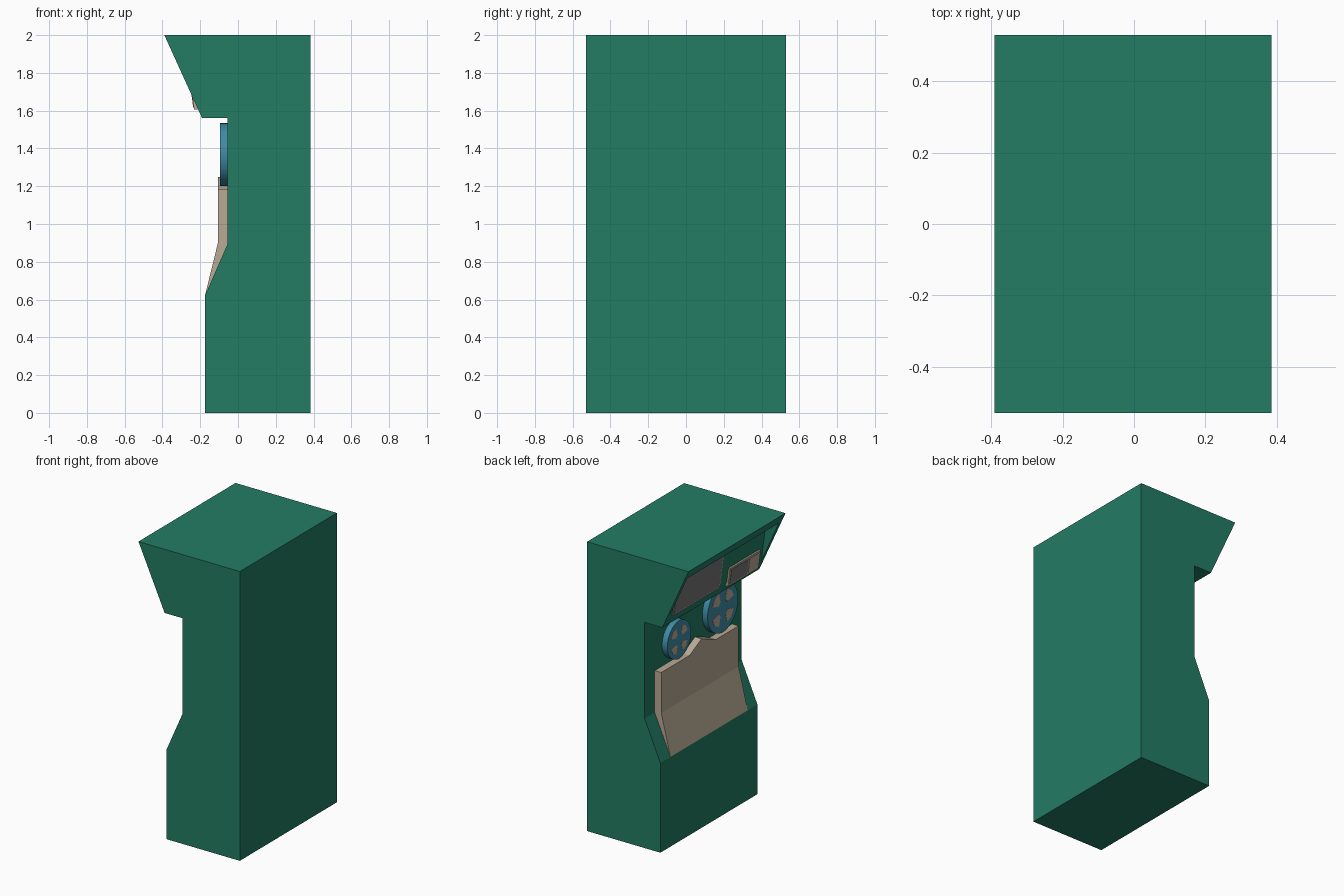
import bpy, bmesh, math

if "Cube" in bpy.data.objects:
    bpy.data.objects.remove(bpy.data.objects["Cube"])


def material(name, rgb):
    m = bpy.data.materials.new(name)
    m.diffuse_color = (*rgb, 1)
    m.use_nodes = True
    m.node_tree.nodes["Principled BSDF"].inputs["Base Color"].default_value = m.diffuse_color
    return m


GREEN = material("cabinet_green", (0.017, 0.20, 0.127))
CREAM = material("cream", (0.48, 0.40, 0.30))
BLUE = material("reel_blue", (0.05, 0.26, 0.37))
DARK = material("screen_grey", (0.18, 0.175, 0.18))


def loft(name, sections, mat):
    """Skin a row of matching cross-sections and cap both ends."""
    bm = bmesh.new()
    rings = [[bm.verts.new(p) for p in s] for s in sections]
    n = len(rings[0])
    for a, b in zip(rings, rings[1:]):
        for i in range(n):
            j = (i + 1) % n
            bm.faces.new((a[i], a[j], b[j], b[i]))
    bm.faces.new(rings[0])
    bm.faces.new(rings[-1])
    bmesh.ops.recalc_face_normals(bm, faces=bm.faces)
    me = bpy.data.meshes.new(name)
    bm.to_mesh(me)
    bm.free()
    ob = bpy.data.objects.new(name, me)
    bpy.context.collection.objects.link(ob)
    me.materials.append(mat)
    return ob


def prism(name, profile, y0, y1, mat):
    """Extrude an x-z profile along y."""
    return loft(name, [[(x, y, z) for x, z in profile] for y in (y0, y1)], mat)


# Cabinet body with overhanging header
body = prism("cabinet_body", [(-0.175, 0), (0.385, 0), (0.385, 2), (-0.39, 2), (-0.19, 1.56),
                              (-0.055, 1.56), (-0.055, 0.895), (-0.175, 0.62)], -0.53, 0.53, GREEN)


def back_x(z):
    """x of the tilted panel inside the header recess."""
    return -0.265 + 0.134 * (1.935 - z)


# Header recess, leaving a thin rim at the sides and top
cutter = prism("recess_cutter", [(-0.45, 1.935), (back_x(1.935), 1.935), (back_x(1.63), 1.63),
                                 (-0.45, 1.63)], -0.5, 0.5, GREEN)
cutter.hide_render = True
cutter.hide_viewport = True
cut = body.modifiers.new("recess", "BOOLEAN")
cut.object = cutter
cut.operation = "DIFFERENCE"
cut.solver = "EXACT"


def plate(name, y0, y1, z0, z1, thick, mat):
    """Flat plate lying on the tilted header panel."""
    prism(name, [(back_x(z0) + 0.01, z0), (back_x(z1) + 0.01, z1),
                 (back_x(z1) - thick, z1), (back_x(z0) - thick, z0)], y0, y1, mat)


# Large display and small instrument box in the header
plate("large_display_frame", -0.045, 0.47, 1.625, 1.90, 0.003, CREAM)
plate("large_display", -0.035, 0.46, 1.635, 1.89, 0.006, DARK)
plate("instrument_box", -0.46, -0.125, 1.605, 1.735, 0.012, CREAM)
plate("instrument_screen", -0.325, -0.14, 1.618, 1.722, 0.015, DARK)
plate("instrument_cover", -0.45, -0.34, 1.618, 1.722, 0.015, CREAM)

# Cream front panel with a raised ridge along its top
columns = [(0.42, 1.185), (0.11, 1.185), (-0.02, 1.25), (-0.18, 1.185), (-0.425, 1.185)]
loft("front_panel", [[(-0.055, y, top), (-0.105, y, top), (-0.105, y, 0.905),
                      (-0.175, y, 0.62), (-0.055, y, 0.895)] for y, top in columns], CREAM)


def reel(name, y, z, r):
    """Tape reel with four cream windows."""
    bpy.ops.mesh.primitive_cylinder_add(vertices=40, radius=r, depth=0.04,
                                        location=(-0.075, y, z), rotation=(0, math.pi / 2, 0))
    ob = bpy.context.object
    ob.name = name
    ob.data.materials.append(BLUE)
    bpy.ops.object.shade_smooth_by_angle()
    for k in range(4):
        mid = math.pi / 4 + k * math.pi / 2
        pts = [(0.33 * r, mid - 0.28), (0.74 * r, mid - 0.42), (0.78 * r, mid),
               (0.74 * r, mid + 0.42), (0.33 * r, mid + 0.28)]
        loft(f"{name}_window_{k + 1}", [[(x, y + d * math.cos(a), z + d * math.sin(a))
                                         for d, a in pts] for x in (-0.09, -0.0965)], CREAM)


# Two tape reels
reel("small_reel", 0.21, 1.33, 0.13)
reel("large_reel", -0.267, 1.367, 0.167)
